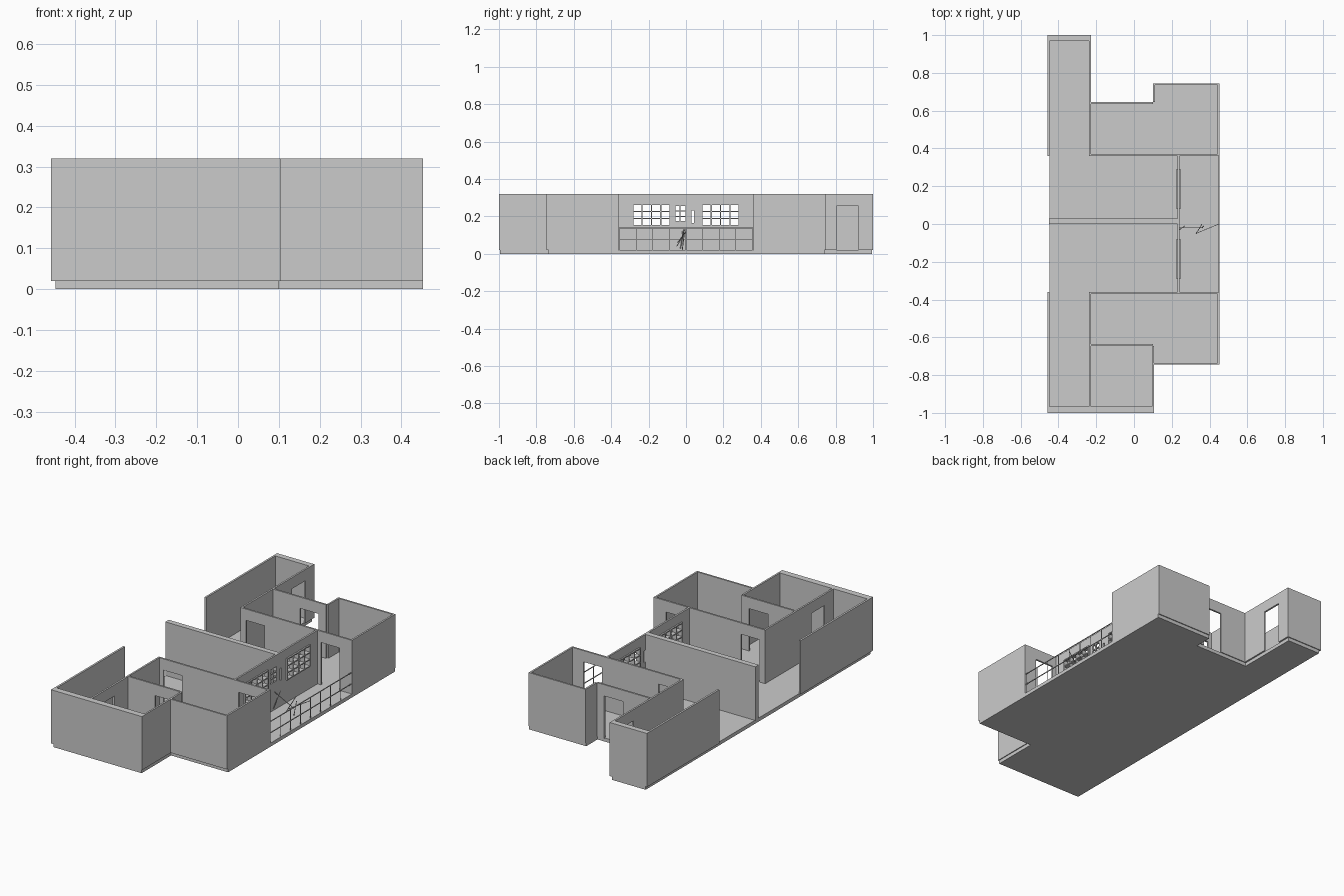
import bpy, bmesh
from mathutils import Vector

if "Cube" in bpy.data.objects:
    bpy.data.objects.remove(bpy.data.objects["Cube"])

FLOOR, TOP, DOOR = 0.02, 0.32, 0.257


def new_object(name, bm):
    mesh = bpy.data.meshes.new(name)
    bm.to_mesh(mesh)
    bm.free()
    obj = bpy.data.objects.new(name, mesh)
    bpy.context.collection.objects.link(obj)
    return obj


def add_box(bm, x0, x1, y0, y1, z0, z1):
    verts = bmesh.ops.create_cube(bm, size=1)["verts"]
    for v in verts:
        v.co = Vector((x0 + (v.co.x + .5) * (x1 - x0),
                       y0 + (v.co.y + .5) * (y1 - y0),
                       z0 + (v.co.z + .5) * (z1 - z0)))


def wall(name, axis, a0, a1, b0, b1, openings=()):
    """Wall running along axis a0..a1, thickness b0..b1, openings (start, end, bottom, top)."""
    bm = bmesh.new()

    def piece(s, e, z0, z1):
        if e - s < 1e-5 or z1 - z0 < 1e-5:
            return
        if axis == "x":
            add_box(bm, s, e, b0, b1, z0, z1)
        else:
            add_box(bm, b0, b1, s, e, z0, z1)

    pos = a0
    for s, e, z0, z1 in sorted(openings):
        piece(pos, s, FLOOR, TOP)
        piece(s, e, FLOOR, z0)
        piece(s, e, z1, TOP)
        pos = e
    piece(pos, a1, FLOOR, TOP)
    return new_object(name, bm)


def door(s, e):
    return (s, e, FLOOR, DOOR)


def bar(bm, p, q, r=0.0015):
    """Thin square bar between two points."""
    p, q = Vector(p), Vector(q)
    d = q - p
    verts = bmesh.ops.create_cube(bm, size=1)["verts"]
    rot = d.to_track_quat("Z", "Y")
    for v in verts:
        v.co = (p + q) / 2 + rot @ Vector((v.co.x * 2 * r, v.co.y * 2 * r, v.co.z * d.length))


# Floor slab, extruded from its outline
outline = [(-.447, -.995), (.1, -.995), (.1, -.735), (.453, -.735), (.453, .74), (.1, .74),
           (.1, .64), (-.237, .64), (-.237, .995), (-.447, .995)]
bm = bmesh.new()
face = bm.faces.new([bm.verts.new((x, y, 0)) for x, y in outline])
ext = bmesh.ops.extrude_face_region(bm, geom=[face])
bmesh.ops.translate(bm, vec=(0, 0, FLOOR),
                    verts=[g for g in ext["geom"] if isinstance(g, bmesh.types.BMVert)])
bmesh.ops.recalc_face_normals(bm, faces=bm.faces)
new_object("floor", bm)

# Walls shared by both mirrored halves
for s, side in ((-1, "front"), (1, "back")):
    def ys(a, b):
        return (a, b) if s > 0 else (-b, -a)
    wall(side + "_corridor_outer_wall", "y", *ys(.36, 1), -.458, -.447)
    hall_door = ys(.805, .922) if s > 0 else (-.885, -.768)
    wall(side + "_corridor_inner_wall", "y", *ys(.36, 1), -.238, -.228, [door(*hall_door)])
    wall(side + "_hall_side_wall", "x", -.228, .453, *ys(.36, .37),
         [door(-.203, -.088), door(.262, .377)])
    wall(side + "_room_inner_wall", "x", -.228, .1, *ys(.635, .645), [door(-.062, .055)])
    wall(side + "_room_outer_wall", "x", .1, .453, *ys(.735, .745))
    wall(side + "_room_right_wall", "y", *ys(.37, .735), .443, .453)
wall("back_room_step_wall", "y", .645, .735, .1, .11)
wall("front_room_step_wall", "y", -.965, -.645, .095, .105)
wall("back_end_wall", "x", -.447, -.228, .968, 1)
wall("front_end_wall", "x", -.447, .105, -1, -.965)

# Party wall splitting the hall
wall("hall_party_wall", "x", -.45, .23, 0, .03)

# Balcony wall with window openings
windows = [(-.285, -.085), (.085, .285)]
wall("balcony_wall", "y", -.36, .36, .23, .24,
     [(a, b, .15, .265) for a, b in windows] + [(-.055, -.003, .175, .255), (.03, .042, .165, .232)])

# Window frames with muntins, four by three panes
for n, (a, b) in enumerate(windows):
    bm = bmesh.new()
    for i in range(5):
        y = a + (b - a) * i / 4
        add_box(bm, .222, .248, y - .003, y + .003, .147, .268)
    for i in range(4):
        z = .15 + .115 * i / 3
        add_box(bm, .222, .248, a, b, z - .003, z + .003)
    new_object(f"window_frame_{n}", bm)

# Small central window bars
bm = bmesh.new()
for z in (.2, .228):
    add_box(bm, .23, .24, -.055, -.003, z - .003, z + .003)
add_box(bm, .23, .24, -.035, -.03, .175, .255)
new_object("small_window_bars", bm)

# Balcony railing
bm = bmesh.new()
for i in range(9):
    y = -.356 + .712 * i / 8
    bar(bm, (.449, y, FLOOR), (.449, y, .14))
for z in (.075, .138):
    bar(bm, (.449, -.36, z), (.449, .36, z), .002)
new_object("balcony_railing", bm)

# Collapsed dividing railing on the balcony
bm = bmesh.new()
for p, q in [((.24, -.03, .03), (.27, -.01, .13)), ((.24, -.02, .12), (.36, -.02, .06)),
             ((.33, -.05, .04), (.36, 0, .12)), ((.34, -.045, .06), (.45, 0, .12)),
             ((.36, -.02, .02), (.37, -.01, .1))]:
    bar(bm, p, q)
new_object("bent_divider_railing", bm)
